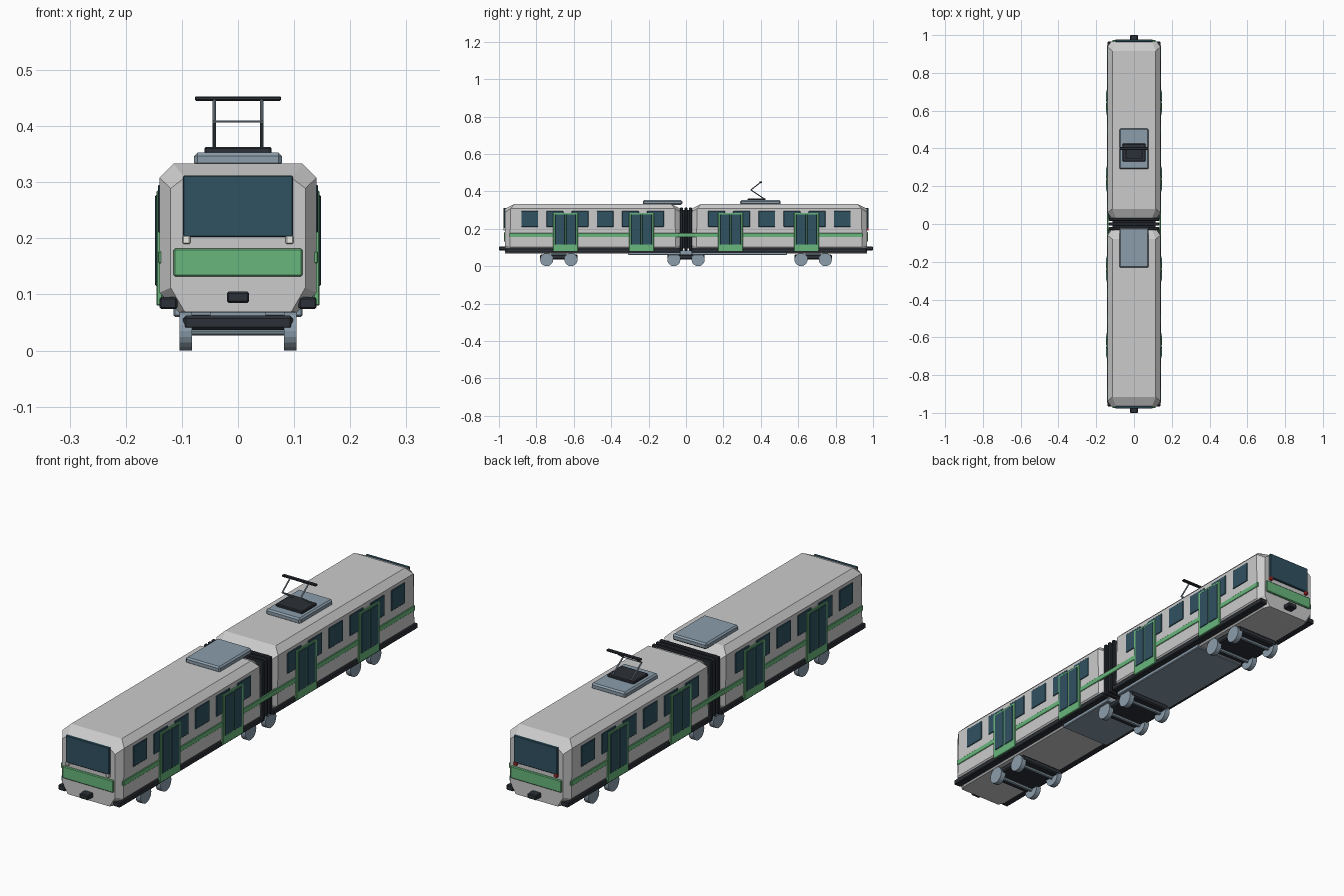
import bpy, bmesh, math
from mathutils import Vector

if "Cube" in bpy.data.objects:
    bpy.data.objects.remove(bpy.data.objects["Cube"])


def mat(name, r, g, b):
    m = bpy.data.materials.new(name)
    m.diffuse_color = (r, g, b, 1)
    m.use_nodes = True
    m.node_tree.nodes["Principled BSDF"].inputs["Base Color"].default_value = m.diffuse_color
    return m


SHELL = mat("shell_grey", 0.65, 0.66, 0.67)
GLASS = mat("window_glass", 0.03, 0.085, 0.12)
GREEN = mat("green_paint", 0.14, 0.47, 0.20)
DARK = mat("dark_rubber", 0.025, 0.03, 0.038)
STEEL = mat("steel", 0.26, 0.34, 0.41)
WHITE = mat("headlight_white", 0.85, 0.85, 0.8)
RED = mat("taillight_red", 0.6, 0.03, 0.03)


def finish(name, bm, material):
    bmesh.ops.recalc_face_normals(bm, faces=bm.faces)
    me = bpy.data.meshes.new(name)
    bm.to_mesh(me)
    bm.free()
    me.materials.append(material)
    ob = bpy.data.objects.new(name, me)
    bpy.context.collection.objects.link(ob)
    return ob


def box(name, x, y, z, material, bevel=0.0):
    """Box from (min, max) ranges, with an optional one-step bevel."""
    bm = bmesh.new()
    bmesh.ops.create_cube(bm, size=1)
    for v in bm.verts:
        v.co = [(r[0] + r[1]) / 2 + c * (r[1] - r[0]) for r, c in zip((x, y, z), v.co)]
    if bevel:
        bmesh.ops.bevel(bm, geom=bm.edges[:], offset=bevel, segments=1, affect='EDGES')
    return finish(name, bm, material)


def side_box(name, s, x0, x1, yc, hw, z, material, bevel=0.0):
    return box(name, sorted((s * x0, s * x1)), (yc - hw, yc + hw), z, material, bevel)


def rod(name, p, q, r, material, sides=8):
    p, q = Vector(p), Vector(q)
    bm = bmesh.new()
    bmesh.ops.create_cone(bm, cap_ends=True, segments=sides, radius1=r, radius2=r,
                          depth=(q - p).length)
    rot = (q - p).to_track_quat('Z', 'Y')
    for v in bm.verts:
        v.co = rot @ v.co + (p + q) / 2
    return finish(name, bm, material)


def car_body(name, y0, y1):
    """Octagonal shell with tapered ends, lofted from four rings."""
    full = [(.105, .068), (.14, .103), (.14, .308), (.115, .333)]
    end = [(.095, .069), (.12, .112), (.12, .289), (.095, .308)]
    inset = [.025, .025, .03, .05]

    def ring(bm, pts, y, d):
        half = [(px, y + d * i, pz) for (px, pz), i in zip(pts, inset)]
        return [bm.verts.new(c) for c in half + [(-a, b, c) for a, b, c in reversed(half)]]
    bm = bmesh.new()
    rings = [ring(bm, end, y0, 0), ring(bm, full, y0, 1),
             ring(bm, full, y1, -1), ring(bm, end, y1, 0)]
    for a, b in zip(rings, rings[1:]):
        for i in range(8):
            j = (i + 1) % 8
            bm.faces.new((a[i], a[j], b[j], b[i]))
    bm.faces.new(rings[0])
    bm.faces.new(rings[-1])
    return finish(name, bm, SHELL)


# Two car shells with skirts, windows, doors and end fittings
for d, tag in ((-1, "front"), (1, "rear")):
    car_body(tag + "_car_body", *sorted((d * .03, d * .967)))

    for s, side in ((-1, "left"), (1, "right")):
        pre = f"{tag}_{side}_"
        side_box(pre + "skirt", s, .108, .14, d * .4975, .4675, (.074, .095), DARK, .003)
        for i in range(6):
            side_box(pre + f"window_{i}", s, .136, .143, d * (.163 + i * .1345), .045,
                     (.21, .295), GLASS, .002)
        for i, yc in enumerate((.238, .644)):
            side_box(pre + f"door_frame_{i}", s, .134, .1455, d * yc, .067,
                     (.08, .285), GREEN, .002)
            for k in (-1, 1):
                side_box(pre + f"door_leaf_{i}", s, .140, .148, d * yc + k * .029, .0265,
                         (.115, .277), GLASS, .002)
        # Head and tail lights
        box(pre + "lamp", (s * .092 - .007, s * .092 + .007), sorted((d * .962, d * .977)),
            (.19, .205), WHITE if d < 0 else RED, .002)

    # Windscreen, coloured band and coupler
    box(tag + "_windscreen", (-.098, .098), sorted((d * .963, d * .976)), (.202, .312), GLASS, .002)
    box(tag + "_green_band", (-.115, .115), sorted((d * .962, d * .974)), (.132, .182), GREEN, .003)
    box(tag + "_coupler", (-.02, .02), sorted((d * .96, d * 1.0)), (.085, .105), DARK, .003)

# Continuous green side stripes
for s, side in ((-1, "left"), (1, "right")):
    side_box(side + "_stripe", s, .134, .1425, 0, .945, (.155, .177), GREEN, .002)

# Articulation bellows
box("bellows_core", (-.115, .115), (-.035, .035), (.095, .3), DARK)
for i in (-1, 0, 1):
    box("bellows_rib", (-.134, .134), (i * .024 - .007, i * .024 + .007), (.082, .315), DARK, .003)

# Underfloor equipment
box("front_underfloor_box", (-.115, .115), (-.31, -.03), (.06, .08), STEEL, .003)
box("rear_underfloor_box", (-.115, .115), (.03, .54), (.06, .08), STEEL, .003)

# Bogies with wheels
for yc, tag in ((-.68, "front"), (0, "middle"), (.68, "rear")):
    box(tag + "_bogie_frame", (-.098, .098), (yc - .1, yc + .1), (.037, .062), DARK, .005)
    box(tag + "_bogie_mount", (-.05, .05), (yc - .04, yc + .04), (.055, .085), STEEL)
    for k in (-1, 1):
        y = yc + k * .065
        rod(tag + "_axle", (-.09, y, .035), (.09, y, .035), .008, STEEL)
        for s in (-1, 1):
            rod(tag + "_wheel", (s * .082, y, .035), (s * .104, y, .035), .035, STEEL, 20)

# Roof units
box("front_roof_unit", (-.078, .078), (-.23, -.02), (.328, .353), STEEL, .006)
box("pantograph_platform", (-.078, .078), (.29, .505), (.328, .353), STEEL, .006)

# Pantograph
box("pantograph_base", (-.06, .06), (.33, .425), (.35, .363), DARK, .003)
for s in (-1, 1):
    x = s * .042
    rod("pantograph_lower_arm", (x, .418, .36), (x, .347, .408), .003, STEEL)
    rod("pantograph_upper_arm", (x, .347, .408), (x, .4, .449), .003, STEEL)
rod("pantograph_cross_bar", (-.042, .347, .408), (.042, .347, .408), .002, STEEL)
box("pantograph_contact_bar", (-.077, .077), (.393, .407), (.445, .453), DARK, .002)
